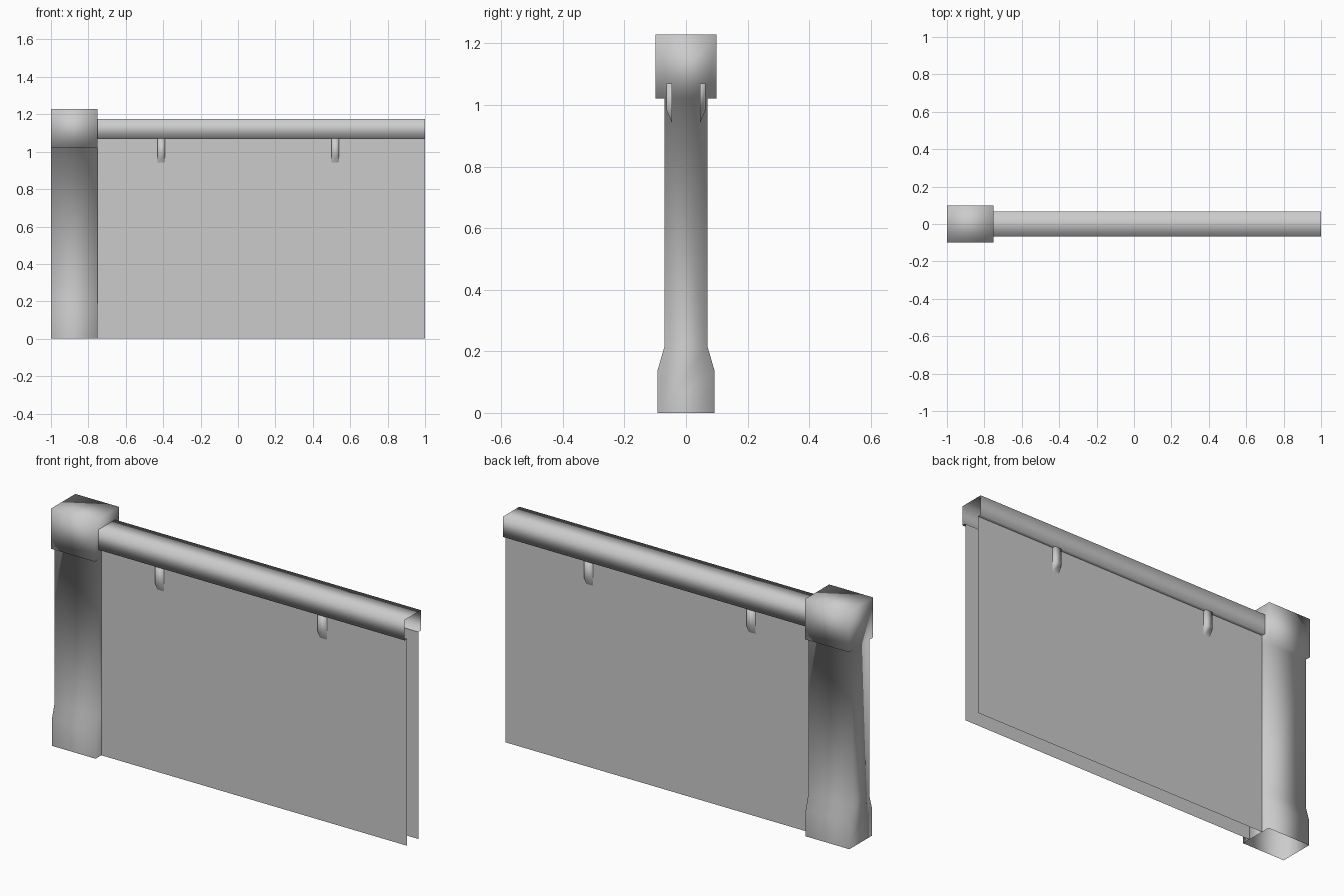
import bpy
import bmesh

cube = bpy.data.objects.get("Cube")
if cube:
    bpy.data.objects.remove(cube)

grey = bpy.data.materials.new("stone grey")
grey.use_nodes = True
colour = (0.6, 0.6, 0.6, 1)
grey.diffuse_color = colour
grey.node_tree.nodes["Principled BSDF"].inputs["Base Color"].default_value = colour


def extrude_profile(name, half, x0, x1, caps=False, mirror=True, soft_z=None):
    """Sweep a (y, z) outline along x; edges at soft_z stay smooth."""
    pts = [(-y, z) for y, z in half]
    if mirror:
        pts += [(y, z) for y, z in reversed(half)]
    bm = bmesh.new()
    left = [bm.verts.new((x0, y, z)) for y, z in pts]
    right = [bm.verts.new((x1, y, z)) for y, z in pts]
    for i in range(len(pts) - 1):
        bm.faces.new((left[i], right[i], right[i + 1], left[i + 1]))
    if caps:
        bm.faces.new(left)
        bm.faces.new(right[::-1])
    for f in bm.faces:
        f.smooth = True
    for e in bm.edges:
        if len(e.link_faces) == 2:
            a, b = e.verts
            along = abs(a.co.x - b.co.x) > 1e-5
            soft = along and soft_z is not None and abs(a.co.z - soft_z) < 1e-4
            e.smooth = soft or e.calc_face_angle() < 0.6
    mesh = bpy.data.meshes.new(name)
    bm.to_mesh(mesh)
    bm.free()
    mesh.materials.append(grey)
    obj = bpy.data.objects.new(name, mesh)
    bpy.context.collection.objects.link(obj)
    return obj


# Post with flared foot and overhanging cap, open underneath
extrude_profile("post", [(0.093, 0), (0.093, 0.136), (0.07, 0.215), (0.07, 1.021),
                         (0.099, 1.021), (0.099, 1.229)],
                -1, -0.75, caps=True, soft_z=1.229)

# Hollow coping rail with lips reaching in to the panels
extrude_profile("coping_rail", [(0.046, 1.07), (0.067, 1.07), (0.067, 1.175)],
                -0.75, 1, soft_z=1.175)

# Thin wall panels and their brackets on both faces
for side, label in ((1, "front"), (-1, "back")):
    panel = [(side * 0.046, 0), (side * 0.046, 1.07)]
    if side < 0:
        panel.reverse()
    extrude_profile(label + "_panel", panel, -0.75, 1, mirror=False)
    for x, place in ((-0.41, "right"), (0.52, "left")):
        bracket = [(side * 0.046, 0.943), (side * 0.064, 0.985),
                   (side * 0.064, 1.07), (side * 0.046, 1.07)]
        if side < 0:
            bracket.reverse()
        extrude_profile(label + "_bracket_" + place, bracket,
                        x - 0.02, x + 0.02, caps=True, mirror=False)
